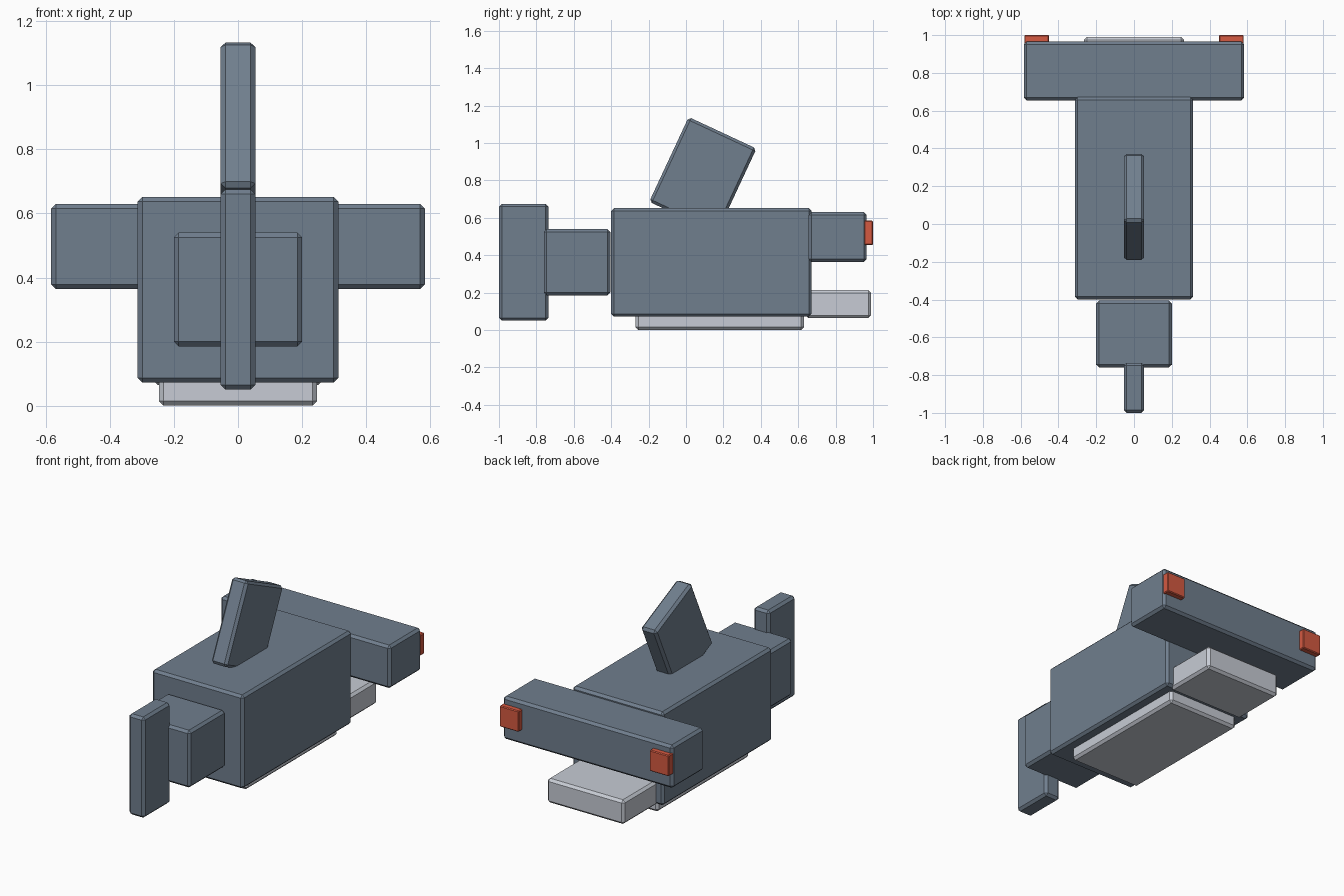
import bpy
from math import radians
from mathutils import Vector

cube = bpy.data.objects.get("Cube")
if cube:
    bpy.data.objects.remove(cube, do_unlink=True)


def material(name, rgb):
    mat = bpy.data.materials.new(name)
    mat.use_nodes = True
    color = (*rgb, 1.0)
    mat.diffuse_color = color
    mat.node_tree.nodes["Principled BSDF"].inputs["Base Color"].default_value = color
    return mat


slate = material("slate_blue", (0.162, 0.21, 0.27))
silver = material("pale_grey", (0.57, 0.60, 0.66))
red = material("lamp_red", (0.66, 0.10, 0.053))


def block(name, low, high, mat, chamfer=0.015, tilt=0.0):
    """Chamfered box between two corners, optionally tilted about x."""
    low, high = Vector(low), Vector(high)
    bpy.ops.mesh.primitive_cube_add(size=1, location=(low + high) / 2)
    obj = bpy.context.object
    obj.name = name
    obj.scale = high - low
    bpy.ops.object.transform_apply(location=False, rotation=False, scale=True)
    obj.rotation_euler.x = radians(tilt)
    bevel = obj.modifiers.new("chamfer", 'BEVEL')
    bevel.width = chamfer
    bevel.segments = 1
    obj.data.materials.append(mat)
    return obj


# Main hull, nose and upright front blade
block("body", (-0.313, -0.40, 0.072), (0.313, 0.672, 0.652), slate)
block("nose", (-0.20, -0.76, 0.185), (0.20, -0.405, 0.54), slate)
block("front_blade", (-0.054, -1.0, 0.05), (0.054, -0.735, 0.675), slate)

# Rear crossbar and the raked fin on top
block("rear_crossbar", (-0.583, 0.655, 0.364), (0.583, 0.966, 0.63), slate)
block("top_fin", (-0.054, -0.11, 0.578), (0.054, 0.29, 1.078), slate, tilt=-25)

# Underside plates
block("belly_plate", (-0.247, -0.27, 0.0), (0.247, 0.63, 0.1), silver)
block("rear_plate", (-0.265, 0.64, 0.064), (0.265, 0.99, 0.214), silver)

# Tail lamps
for side, x in (("left", 0.515), ("right", -0.515)):
    block(side + "_tail_lamp", (x - 0.066, 0.953, 0.455), (x + 0.066, 1.0, 0.585),
          red, chamfer=0.005)
